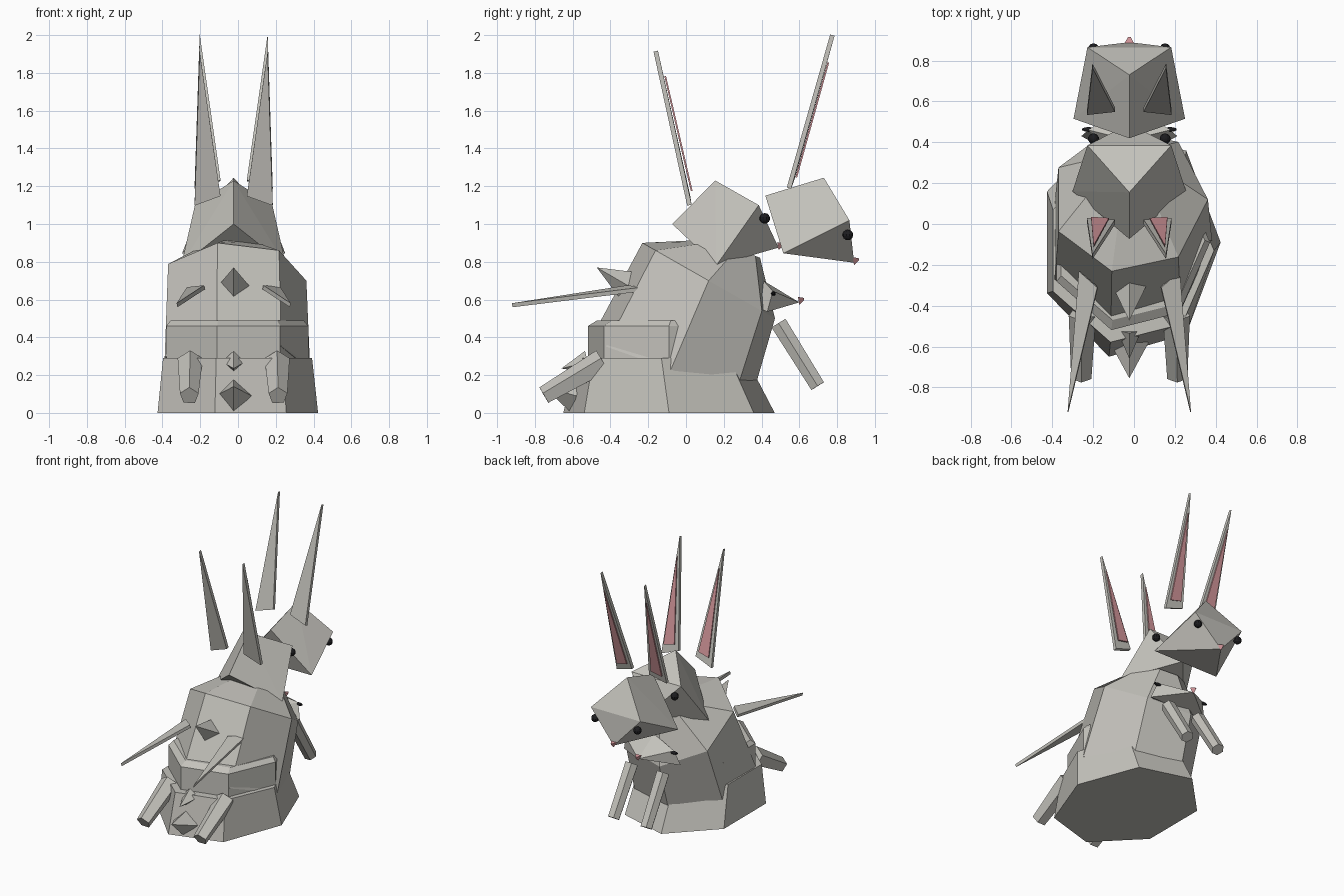
import bpy, bmesh, math
from mathutils import Vector

if "Cube" in bpy.data.objects:
    bpy.data.objects.remove(bpy.data.objects["Cube"])

CX = -0.023   # the animal's mirror plane lies slightly off centre


def material(name, rgb):
    m = bpy.data.materials.new(name)
    m.diffuse_color = (*rgb, 1)
    m.use_nodes = True
    m.node_tree.nodes["Principled BSDF"].inputs["Base Color"].default_value = m.diffuse_color
    return m


FUR = material("warm grey fur", (0.55, 0.54, 0.50))
PINK = material("soft pink", (0.66, 0.31, 0.33))
BLACK = material("black", (0.012, 0.012, 0.014))


def finish(name, bm, mat):
    bmesh.ops.recalc_face_normals(bm, faces=bm.faces)
    me = bpy.data.meshes.new(name)
    bm.to_mesh(me)
    bm.free()
    me.materials.append(mat)
    ob = bpy.data.objects.new(name, me)
    bpy.context.collection.objects.link(ob)
    return ob


def hull(name, pts, mat):
    bm = bmesh.new()
    for p in pts:
        bm.verts.new((p[0] + CX, p[1], p[2]))
    bmesh.ops.convex_hull(bm, input=bm.verts)
    return finish(name, bm, mat)


def loft(name, rings, mat, n=7):
    """Rings of (centre y, centre z, radius x, radius y, drop towards +y)."""
    bm = bmesh.new()
    loops = []
    for cy, cz, rx, ry, drop in rings:
        loops.append([])
        for i in range(n):
            a = 2 * math.pi * i / n
            s = math.sin(a)
            loops[-1].append(bm.verts.new((CX + rx * math.cos(a), cy + ry * s, cz - drop * s)))
    bm.faces.new(loops[0])
    bm.faces.new(loops[-1])
    for lo, hi in zip(loops, loops[1:]):
        for i in range(n):
            j = (i + 1) % n
            bm.faces.new((lo[i], lo[j], hi[j], hi[i]))
    return finish(name, bm, mat)


def cone(name, p, q, r1, r2, sides, mat, turn=0.0):
    """Tapered prism from p to q."""
    p, q = Vector(p), Vector(q)
    d = (q - p).normalized()
    u = Vector((1, 0, 0))
    u = (u - d * u.dot(d)).normalized()
    v = d.cross(u)
    pts = []
    for c, r in ((p, r1), (q, r2)):
        for i in range(sides if r > 0 else 1):
            a = 2 * math.pi * i / sides + turn
            pts.append(c + u * (r * math.cos(a)) + v * (r * math.sin(a)))
    return hull(name, pts, mat)


def blade(name, pts, thick, mat, offset=0.0):
    """Thin plate through three points, shifted along its normal towards +y."""
    a, b, c = (Vector(p) for p in pts)
    n = (b - a).cross(c - a).normalized()
    if n.y < 0:
        n = -n
    return hull(name, [p + n * (offset + s * thick / 2) for p in (a, b, c) for s in (-1, 1)], mat)


def eye(name, loc, size):
    bm = bmesh.new()
    bmesh.ops.create_uvsphere(bm, u_segments=10, v_segments=7, radius=1)
    for v in bm.verts:
        v.co = Vector((v.co.x * size[0] + loc[0] + CX, v.co.y * size[1] + loc[1], v.co.z * size[2] + loc[2]))
    return finish(name, bm, BLACK)


# Body: wide base, hip band and forward-leaning trunk
loft("base", [(-0.09, 0, 0.447, 0.574, 0), (-0.13, 0.29, 0.415, 0.46, 0)], FUR)
loft("hip_band", [(-0.09, 0.22, 0.395, 0.44, 0), (-0.09, 0.46, 0.395, 0.44, 0),
                  (-0.08, 0.49, 0.37, 0.40, 0)], FUR)
loft("trunk", [(-0.08, 0.23, 0.405, 0.44, 0.155), (0.12, 0.70, 0.385, 0.36, 0.205),
               (0.27, 0.87, 0.16, 0.125, 0.05)], FUR)

# Heads: (y, z) of back top, front top, (x, y, z) of cheek and jaw, snout tip
heads = {
    "front_head": ((0.42, 1.15), (0.73, 1.245), (0.205, 0.865, 1.02), (0.273, 0.515, 0.845), (0.89, 0.795)),
    "rear_head": ((-0.073, 1.0), (0.155, 1.23), (0.205, 0.385, 1.10), (0.278, 0.16, 0.78), (0.49, 0.875)),
    "chest_head": ((0.30, 0.60), (0.41, 0.70), (0.20, 0.46, 0.645), (0.235, 0.43, 0.535), (0.60, 0.585)),
}
for name, (a, b, c, d, e) in heads.items():
    pts = [(0, *a), (0, *b), (0, *e)]
    for s in (-1, 1):
        pts += [(s * c[0], c[1], c[2]), (s * d[0], d[1], d[2])]
    hull(name, pts, FUR)
    cone(name + "_nose", (0, e[0] - 0.005, e[1] + 0.015), (0, e[0] + 0.025, e[1] + 0.02),
         0.028, 0.008, 3, PINK, math.pi / 2)

for s, side in ((-1, "left"), (1, "right")):
    # Eyes
    eye(side + "_front_head_eye", (s * 0.175, 0.857, 0.942), (0.028, 0.028, 0.028))
    eye(side + "_rear_head_eye", (s * 0.175, 0.417, 1.03), (0.028, 0.028, 0.028))
    eye(side + "_chest_head_eye", (s * 0.20, 0.463, 0.632), (0.034, 0.012, 0.012))

    # Upright ears with a pink inner plate
    blade(side + "_front_head_ear", [(s * 0.207, 0.545, 1.19), (s * 0.07, 0.56, 1.23),
                                     (s * 0.18, 0.775, 2.0)], 0.024, FUR)
    blade(side + "_front_head_inner_ear", [(s * 0.187, 0.568, 1.25), (s * 0.10, 0.573, 1.27),
                                           (s * 0.175, 0.738, 1.86)], 0.009, PINK, 0.016)
    blade(side + "_rear_head_ear", [(s * 0.207, 0.018, 1.10), (s * 0.07, 0.01, 1.15),
                                    (s * 0.18, -0.16, 1.915)], 0.024, FUR)
    blade(side + "_rear_head_inner_ear", [(s * 0.187, 0.013, 1.17), (s * 0.10, 0.008, 1.19),
                                          (s * 0.175, -0.128, 1.78)], 0.009, PINK, 0.018)

    # Long flat spikes swept out of the back
    blade(side + "_back_spike", [(s * 0.245, -0.23, 0.655), (s * 0.155, -0.31, 0.665),
                                 (s * 0.30, -0.92, 0.57)], 0.022, FUR)

    # Arms and hind feet
    cone(side + "_arm", (s * 0.13, 0.49, 0.475), (s * 0.135, 0.697, 0.142), 0.05, 0.045, 6, FUR)
    cone(side + "_foot", (s * 0.23, -0.44, 0.27), (s * 0.235, -0.75, 0.09), 0.07, 0.052, 5, FUR, math.pi / 2)

# Back cone and tail cones
cone("back_cone", (0, -0.30, 0.67), (0, -0.473, 0.77), 0.085, 0, 4, FUR)
cone("upper_tail_cone", (0, -0.52, 0.27), (0, -0.66, 0.235), 0.06, 0, 4, FUR)
cone("lower_tail_cone", (0, -0.58, 0.09), (0, -0.755, 0.14), 0.095, 0, 4, FUR)
